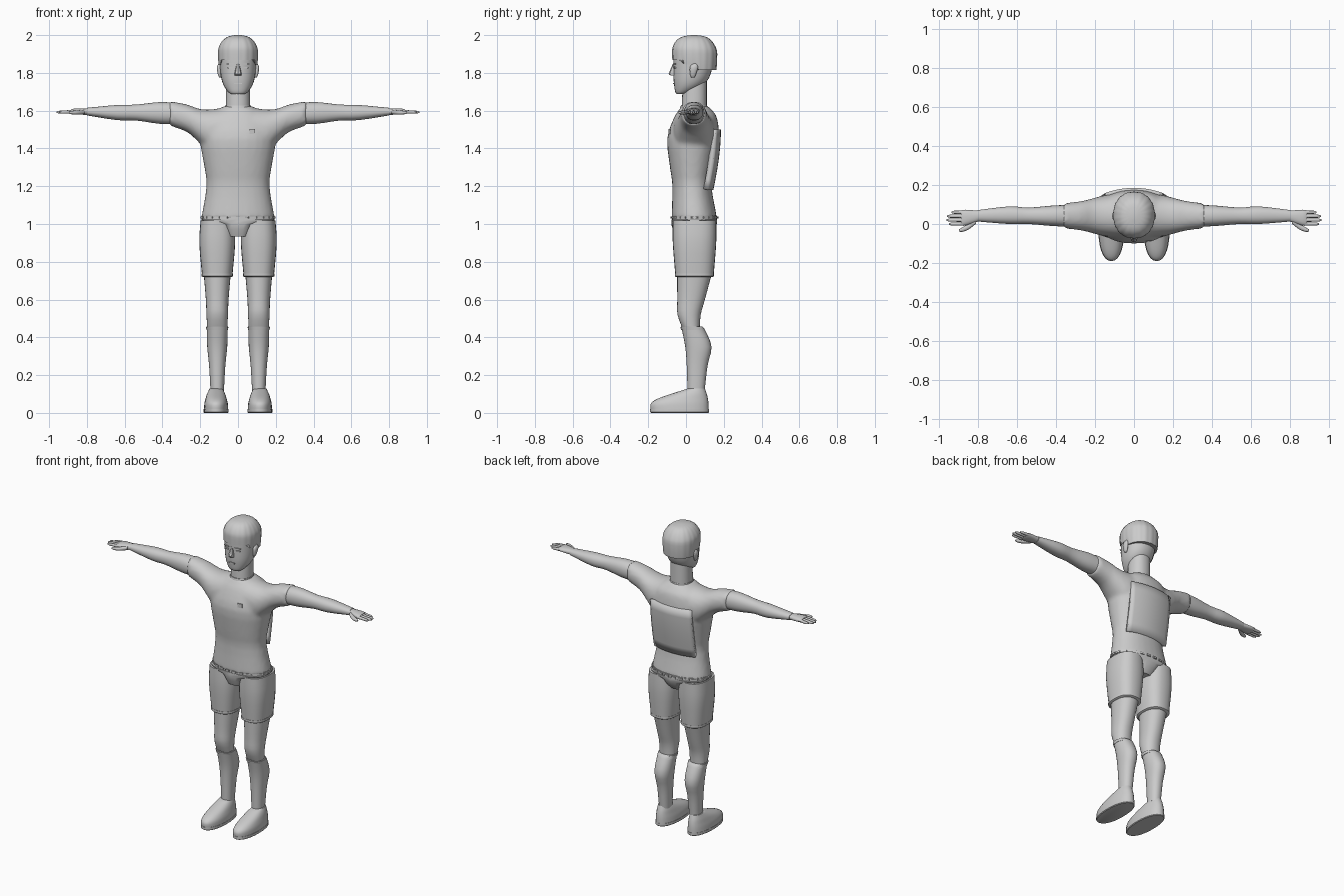
import bpy, bmesh, math
from mathutils import Vector

if "Cube" in bpy.data.objects:
    bpy.data.objects.remove(bpy.data.objects["Cube"])

GREY = (0.6, 0.6, 0.6, 1)
LEG_X = .11          # middle of each leg
ARM_Y, ARM_Z = .042, 1.59   # line through each arm
SIDES = (("left", 1), ("right", -1))

grey = bpy.data.materials.new("plain grey")
grey.use_nodes = True
grey.diffuse_color = GREY
grey.node_tree.nodes["Principled BSDF"].inputs["Base Color"].default_value = GREY


def slab(z, wide, front, back, x=0):
    """Level cross-section, given by half width and front and back limits."""
    return (z, x - wide, x + wide, front, back)


def leg(z, wide, front, back):
    return slab(z, wide, front, back, x=LEG_X)


def tube(x, deep, tall, y=ARM_Y, z=ARM_Z):
    """Upright cross-section of an arm, given by half depth and half height."""
    return (x, y - deep, y + deep, z - tall, z + tall)


def finish(name, bm, angle=40):
    """Turn a bmesh into a shaded, coloured object."""
    bmesh.ops.recalc_face_normals(bm, faces=bm.faces)
    mesh = bpy.data.meshes.new(name)
    bm.to_mesh(mesh)
    bm.free()
    mesh.materials.append(grey)
    ob = bpy.data.objects.new(name, mesh)
    bpy.context.collection.objects.link(ob)
    bpy.ops.object.select_all(action="DESELECT")
    ob.select_set(True)
    bpy.context.view_layer.objects.active = ob
    bpy.ops.object.shade_smooth_by_angle(angle=math.radians(angle))
    return ob


def smooth_rings(rings, steps=3):
    """Insert in-between rings along a Catmull-Rom curve."""
    points = [rings[0], *rings, rings[-1]]
    result = []
    for before, start, end, after in zip(points, points[1:], points[2:], points[3:]):
        for step in range(steps):
            u = step / steps
            result.append([
                b + u * (c - a) / 2 + u * u * (a - 2.5 * b + 2 * c - d / 2)
                + u ** 3 * (1.5 * (b - c) + (d - a) / 2)
                for a, b, c, d in zip(before, start, end, after)])
    return result + [rings[-1]]


def loft(bm, rings, axis="z", power=2.2, segments=28, smooth=True, side=1):
    """Skin a row of rounded cross-sections and cap both ends."""
    loops = []
    for at, a_low, a_high, b_low, b_high in smooth_rings(rings) if smooth else rings:
        loop = []
        for i in range(segments):
            turn = math.tau * i / segments
            c, s = math.cos(turn), math.sin(turn)
            c = math.copysign(abs(c) ** (2 / power), c)
            s = math.copysign(abs(s) ** (2 / power), s)
            a = (a_low + a_high + c * (a_high - a_low)) / 2
            b = (b_low + b_high + s * (b_high - b_low)) / 2
            x, y, z = (a, b, at) if axis == "z" else (at, a, b)
            loop.append(bm.verts.new((side * x, y, z)))
        loops.append(loop)
    for low, high in zip(loops, loops[1:]):
        for i in range(segments):
            bm.faces.new((low[i - 1], low[i], high[i], high[i - 1]))
    bm.faces.new(loops[0])
    bm.faces.new(loops[-1])


def part(name, *rings, angle=40, **options):
    bm = bmesh.new()
    loft(bm, rings, **options)
    return finish(name, bm, angle)


def box(name, centre, size, turn=0):
    bm = bmesh.new()
    bmesh.ops.create_cube(bm, size=1)
    bmesh.ops.scale(bm, vec=size, verts=bm.verts)
    ob = finish(name, bm)
    ob.location = centre
    ob.rotation_euler.z = turn
    return ob


# Shirt: trunk and both sleeves fused into one skin
bm = bmesh.new()
loft(bm, [slab(z=1.03, wide=.195, front=-.077, back=.165),
          slab(z=1.2, wide=.167, front=-.072, back=.135),
          slab(z=1.3, wide=.178, front=-.085, back=.147),
          slab(z=1.45, wide=.2, front=-.1, back=.175),
          slab(z=1.56, wide=.17, front=-.065, back=.165),
          slab(z=1.6, wide=.12, front=-.04, back=.14),
          slab(z=1.625, wide=.07, front=-.025, back=.115)])
for _, side in SIDES:
    loft(bm, [tube(x=.05, deep=.115, tall=.13, z=1.49),
              tube(x=.15, deep=.105, tall=.113, z=1.493),
              tube(x=.21, deep=.09, tall=.088, z=1.523),
              tube(x=.27, deep=.075, tall=.073, z=1.56),
              tube(x=.36, deep=.064, tall=.065, z=1.585)], axis="x", side=side)
shirt = finish("shirt", bm)
fuse = shirt.modifiers.new("fuse", "REMESH")
fuse.mode, fuse.voxel_size, fuse.use_smooth_shade = "VOXEL", .012, True
relax = shirt.modifiers.new("relax", "SMOOTH")
relax.factor, relax.iterations = .5, 5

# Curved panel on the back
bm = bmesh.new()
bmesh.ops.create_grid(bm, x_segments=12, y_segments=6, size=.5)
for v in bm.verts:
    x, rise = v.co.x * .3, v.co.y + .5
    bulge = .04 * math.sin(rise * math.pi / 2) - 1.2 * x * x
    v.co = Vector((x, .145 + bulge, 1.18 + .32 * rise))
panel = finish("back_panel", bm)
thick = panel.modifiers.new("thickness", "SOLIDIFY")
thick.thickness = .028
thick.offset = 1 if panel.data.polygons[0].normal.y < 0 else -1

# Small chest patch
box("chest_patch", centre=(.075, -.088, 1.49), size=(.03, .006, .026), turn=.13)

# Belt with evenly spaced loops, and the hip piece
part("belt", slab(z=1.018, wide=.192, front=-.074, back=.164),
     slab(z=1.045, wide=.192, front=-.074, back=.164), smooth=False)
for i in range(26):
    c, s = math.cos(math.tau * i / 26), math.sin(math.tau * i / 26)
    box("belt_loop", centre=(.193 * c, .045 + .12 * s, 1.034),
        size=(.012, .026, .012), turn=math.atan2(s / .12, c / .193))
part("hips", slab(z=.935, wide=.06, front=-.055, back=.12),
     slab(z=.97, wide=.078, front=-.07, back=.15),
     slab(z=1, wide=.1, front=-.078, back=.163),
     slab(z=1.012, wide=.185, front=-.077, back=.165),
     slab(z=1.025, wide=.194, front=-.077, back=.165), power=2.8, smooth=False)

# Neck, collar and head
part("neck", slab(z=1.58, wide=.065, front=-.025, back=.11),
     slab(z=1.78, wide=.062, front=-.015, back=.11))
part("collar", slab(z=1.61, wide=.072, front=-.032, back=.118),
     slab(z=1.628, wide=.067, front=-.027, back=.111), smooth=False)
part("head", slab(z=1.688, wide=.035, front=-.05, back=-.01),
     slab(z=1.7, wide=.052, front=-.057, back=.03),
     slab(z=1.73, wide=.074, front=-.062, back=.085),
     slab(z=1.77, wide=.088, front=-.066, back=.12),
     slab(z=1.83, wide=.096, front=-.066, back=.14),
     slab(z=1.9, wide=.098, front=-.066, back=.15),
     slab(z=1.95, wide=.08, front=-.05, back=.13), angle=60)

# Hair cap with strands, trimmed along a hairline
bm = bmesh.new()
loft(bm, [slab(z=1.8, wide=.1, front=-.068, back=.16),
          slab(z=1.9, wide=.106, front=-.073, back=.165),
          slab(z=1.94, wide=.1, front=-.069, back=.155),
          slab(z=1.975, wide=.078, front=-.047, back=.13),
          slab(z=1.993, wide=.05, front=-.015, back=.1),
          slab(z=2, wide=.012, front=.03, back=.055)], segments=84)
for v in bm.verts:
    y = v.co.y - .046
    strand = 1 + .018 * (abs(math.sin(9 * math.atan2(y, v.co.x))) - .7)
    hairline = 1.868 if y < -.06 else 1.845 if y < .015 else 1.815
    v.co = Vector((v.co.x * strand, .046 + y * strand, max(v.co.z, hairline)))
bmesh.ops.remove_doubles(bm, verts=bm.verts, dist=.0004)
finish("hair", bm, angle=50)

# Face: nose wedge, mouth, eyes, brows and ears
part("nose", slab(z=1.785, wide=.018, front=-.08, back=-.05),
     slab(z=1.795, wide=.019, front=-.092, back=-.05),
     slab(z=1.85, wide=.007, front=-.069, back=-.05), segments=8, smooth=False)
box("mouth", centre=(0, -.064, 1.744), size=(.04, .008, .007))
for name, side in SIDES:
    box(name + "_eye", centre=(side * .04, -.06, 1.828), size=(.03, .008, .008), turn=side * .22)
    box(name + "_brow", centre=(side * .04, -.061, 1.846), size=(.04, .008, .005), turn=side * .22)
    part(name + "_ear", slab(z=1.775, wide=.004, front=.028, back=.045, x=.094),
         slab(z=1.79, wide=.009, front=.022, back=.052, x=.097),
         slab(z=1.83, wide=.012, front=.02, back=.064, x=.1),
         slab(z=1.852, wide=.005, front=.038, back=.055, x=.095),
         segments=14, angle=60, side=side)

# Arms and hands
for name, side in SIDES:
    along = dict(axis="x", side=side)
    part(name + "_arm", tube(x=.33, deep=.056, tall=.057, z=1.585),
         tube(x=.42, deep=.052, tall=.057, z=1.588),
         tube(x=.54, deep=.042, tall=.042),
         tube(x=.64, deep=.045, tall=.04, y=.045),
         tube(x=.8, deep=.029, tall=.02, z=1.595), **along)
    part(name + "_hand", tube(x=.785, deep=.025, tall=.018, z=1.595),
         tube(x=.86, deep=.04, tall=.016, y=.033, z=1.596),
         tube(x=.885, deep=.038, tall=.01, y=.032, z=1.596), segments=18, **along)
    for i, tip in enumerate((.948, .96, .957, .935)):
        y = .02 * i
        part(name + "_finger", tube(x=.87, deep=.009, tall=.01, y=y, z=1.595),
             tube(x=tip - .015, deep=.008, tall=.008, y=y, z=1.592),
             tube(x=tip, deep=.004, tall=.004, y=y, z=1.592),
             segments=10, smooth=False, **along)
    part(name + "_thumb", tube(x=.81, deep=.015, tall=.012, y=.015, z=1.594),
         tube(x=.85, deep=.015, tall=.011, y=-.015),
         tube(x=.88, deep=.011, tall=.009, y=-.029),
         tube(x=.895, deep=.006, tall=.005, y=-.033), segments=12, **along)

# Shorts, legs, socks and shoes
for name, side in SIDES:
    part(name + "_shorts_leg", leg(z=.735, wide=.081, front=-.057, back=.147),
         leg(z=.9, wide=.095, front=-.07, back=.16),
         leg(z=1.018, wide=.088, front=-.07, back=.16), power=2.5, side=side)
    part(name + "_shorts_hem", leg(z=.72, wide=.078, front=-.054, back=.143),
         leg(z=.724, wide=.083, front=-.059, back=.148),
         leg(z=.738, wide=.083, front=-.059, back=.148),
         power=2.5, smooth=False, side=side)
    part(name + "_knee", leg(z=.44, wide=.052, front=-.015, back=.072),
         leg(z=.52, wide=.057, front=-.045, back=.078),
         leg(z=.6, wide=.06, front=-.046, back=.1),
         leg(z=.73, wide=.071, front=-.047, back=.135), side=side)
    part(name + "_sock", leg(z=.11, wide=.035, front=.008, back=.098),
         leg(z=.25, wide=.043, front=.004, back=.114),
         leg(z=.35, wide=.053, front=-.004, back=.135),
         leg(z=.44, wide=.055, front=-.022, back=.1),
         leg(z=.458, wide=.056, front=-.026, back=.085), side=side)
    part(name + "_sock_band", leg(z=.438, wide=.057, front=-.026, back=.1),
         leg(z=.455, wide=.059, front=-.03, back=.088), smooth=False, side=side)
    foot = dict(x=.116)
    part(name + "_sole", slab(z=0, wide=.062, front=-.185, back=.118, **foot),
         slab(z=.004, wide=.066, front=-.19, back=.122, **foot),
         slab(z=.02, wide=.066, front=-.19, back=.122, **foot), smooth=False, side=side)
    part(name + "_shoe", slab(z=.02, wide=.064, front=-.188, back=.12, **foot),
         slab(z=.05, wide=.062, front=-.186, back=.119, **foot),
         slab(z=.075, wide=.056, front=-.15, back=.116, **foot),
         slab(z=.1, wide=.048, front=-.08, back=.11, **foot),
         slab(z=.128, wide=.035, front=.006, back=.1, **foot), side=side)
